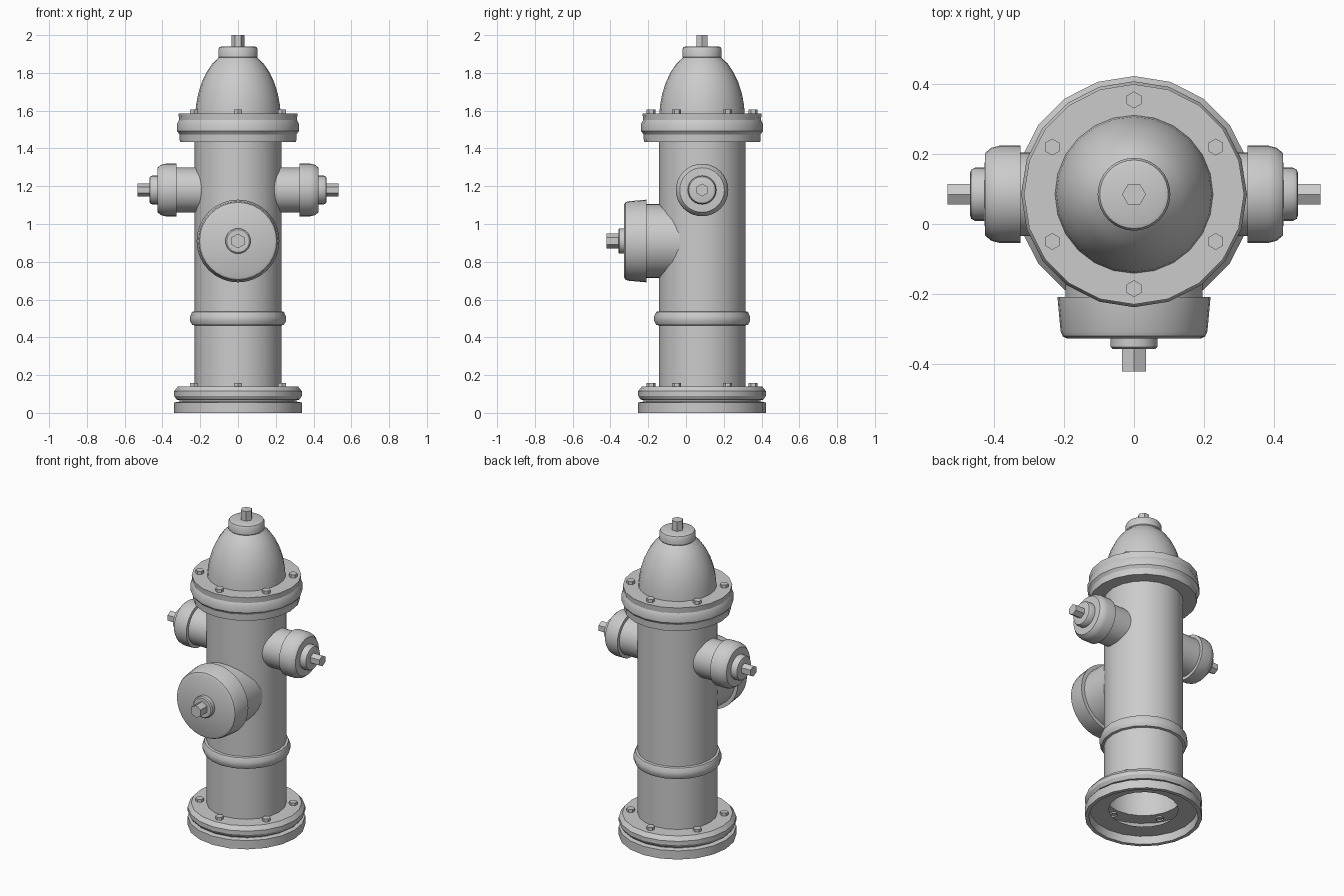
import bpy, bmesh, math
from mathutils import Matrix, Vector

if "Cube" in bpy.data.objects:
    bpy.data.objects.remove(bpy.data.objects["Cube"])

CY = 0.085  # y of the barrel axis


def lathe(name, profile, sides, matrix, angle=32):
    """Revolve (radius, height) points about local z; radius 0 closes to a point."""
    bm = bmesh.new()
    rings = []
    for r, h in profile:
        if r == 0:
            rings.append([bm.verts.new(matrix @ Vector((0, 0, h)))] * sides)
        else:
            rings.append([bm.verts.new(matrix @ Vector((
                r * math.cos(2 * math.pi * k / sides),
                r * math.sin(2 * math.pi * k / sides), h))) for k in range(sides)])
    for a, b in zip(rings, rings[1:]):
        for k in range(sides):
            n = (k + 1) % sides
            quad = [a[k], a[n], b[n], b[k]]
            bm.faces.new(list(dict.fromkeys(quad)))
    me = bpy.data.meshes.new(name)
    bm.to_mesh(me)
    bm.free()
    ob = bpy.data.objects.new(name, me)
    bpy.context.collection.objects.link(ob)
    if angle:
        bpy.ops.object.select_all(action='DESELECT')
        ob.select_set(True)
        bpy.context.view_layer.objects.active = ob
        bpy.ops.object.shade_smooth_by_angle(angle=math.radians(angle))
    return ob


def hex_nut(name, r, h0, h1, matrix):
    lathe(name, [(r, h0), (r, h1), (0, h1)], 6, matrix, angle=0)


def bolt_circle(name, z):
    for k in range(6):
        a = math.radians(30 + 60 * k)
        m = Matrix.Translation((0.27 * math.cos(a), CY + 0.27 * math.sin(a), z))
        hex_nut(f"{name}_{k + 1}", 0.024, -0.01, 0.018, m @ Matrix.Rotation(math.pi / 2, 4, 'Z'))


axis = Matrix.Translation((0, CY, 0))

# Base flange, hollow underneath, with a groove between its two plates
lathe("base_flange", [(0.2, 0.05), (0.31, 0.05), (0.315, 0), (0.338, 0), (0.338, 0.055),
                      (0.31, 0.06), (0.31, 0.068), (0.325, 0.07), (0.338, 0.09),
                      (0.338, 0.115), (0.318, 0.14), (0.228, 0.14)], 20, axis)

# Barrel with its break-away ring
lathe("barrel", [(0.229, 0.14), (0.229, 1.44)], 20, axis)
lathe("barrel_ring", [(0.228, 0.463), (0.243, 0.466), (0.254, 0.487), (0.254, 0.51),
                      (0.243, 0.535), (0.228, 0.538)], 20, axis)

# Upper flange
lathe("upper_flange", [(0.228, 1.435), (0.308, 1.435), (0.31, 1.475), (0.323, 1.492),
                       (0.323, 1.53), (0.312, 1.55), (0.315, 1.585), (0.21, 1.585)], 20, axis)

# Bonnet dome
dome = [(0.226, 1.585), (0.222, 1.63), (0.211, 1.69), (0.192, 1.75), (0.165, 1.806),
        (0.135, 1.85), (0.1, 1.882)]
lathe("bonnet", dome, 24, axis)
lathe("bonnet_cap", [(0.09, 1.876), (0.098, 1.877), (0.104, 1.885), (0.104, 1.925),
                     (0.098, 1.936), (0.088, 1.94), (0, 1.94)], 32, axis)
hex_nut("operating_nut", 0.034, 1.93, 2.0, axis)

bolt_circle("base_bolt", 0.14)
bolt_circle("flange_bolt", 1.587)

# Side outlets, mirrored left and right
for side, s in (("right", 1), ("left", -1)):
    m = Matrix.Translation((0, CY, 1.18)) @ Matrix.Rotation(s * math.pi / 2, 4, 'Y')
    lathe(f"{side}_outlet", [(0.119, 0.18), (0.119, 0.33)], 32, m)
    lathe(f"{side}_outlet_cap", [(0.11, 0.325), (0.139, 0.325), (0.139, 0.385), (0.133, 0.408),
                                 (0.118, 0.426), (0, 0.43)], 32, m)
    lathe(f"{side}_cap_boss", [(0.076, 0.42), (0.076, 0.455), (0.07, 0.466), (0.06, 0.469),
                               (0, 0.469)], 24, m)
    hex_nut(f"{side}_cap_nut", 0.034, 0.46, 0.533, m)

# Large front outlet
m = (Matrix.Translation((0, CY, 0.91)) @ Matrix.Rotation(math.pi / 2, 4, 'X')
     @ Matrix.Rotation(math.pi / 2, 4, 'Z'))
lathe("front_outlet", [(0.196, 0.12), (0.196, 0.3)], 32, m)
lathe("front_outlet_cap", [(0.19, 0.294), (0.219, 0.294), (0.21, 0.392), (0.204, 0.406),
                           (0.19, 0.413), (0, 0.413)], 32, m)
lathe("front_cap_boss", [(0.067, 0.405), (0.067, 0.437), (0.06, 0.443), (0, 0.443)], 24, m)
hex_nut("front_cap_nut", 0.039, 0.435, 0.507, m)
